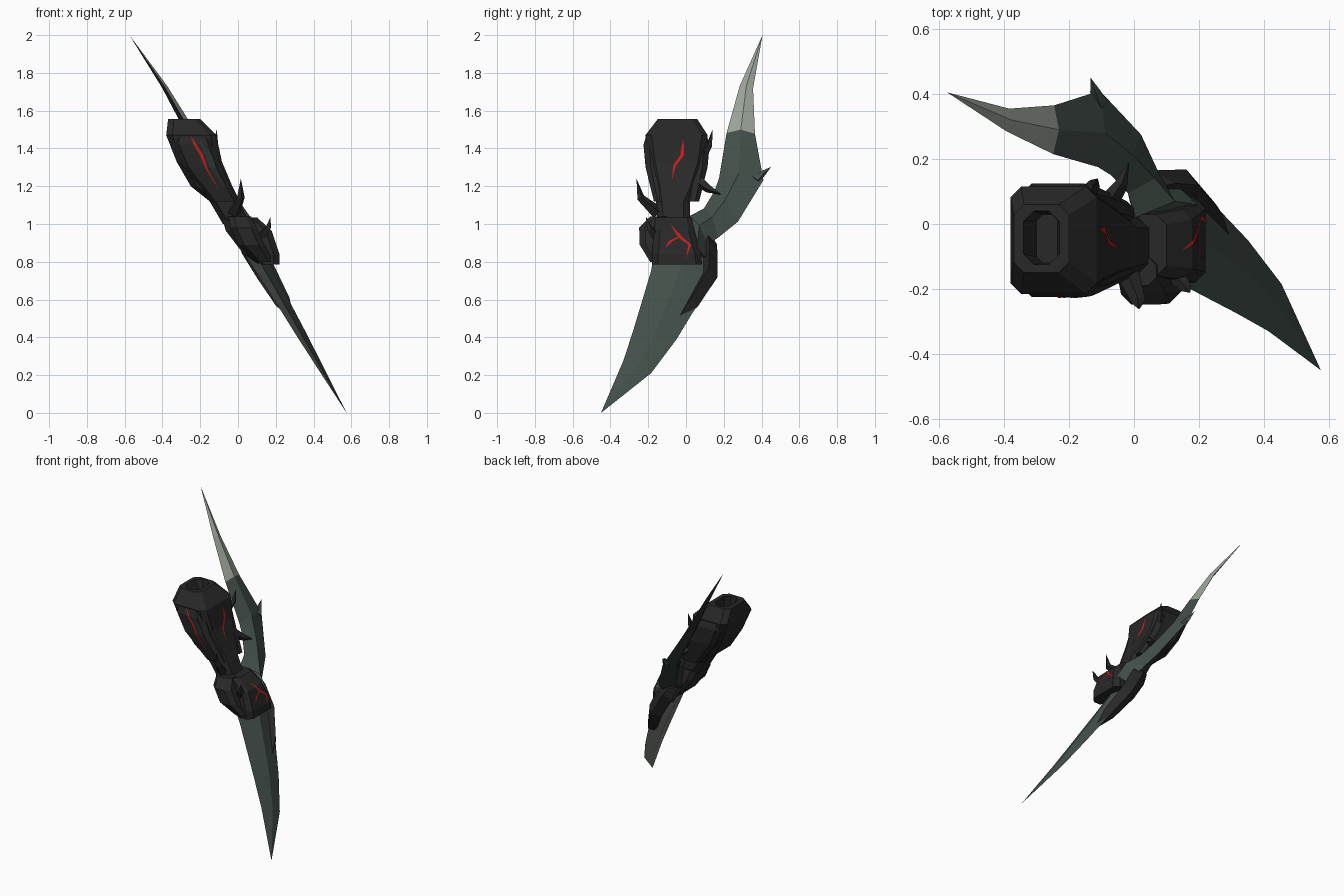
import bpy, bmesh
from mathutils import Vector

cube = bpy.data.objects.get("Cube")
if cube:
    bpy.data.objects.remove(cube, do_unlink=True)


def material(name, rgb):
    m = bpy.data.materials.new(name)
    m.use_nodes = True
    m.diffuse_color = (*rgb, 1)
    b = next(n for n in m.node_tree.nodes if n.type == 'BSDF_PRINCIPLED')
    b.inputs["Base Color"].default_value = (*rgb, 1)
    return m


CHARCOAL = material("charcoal", (0.021, 0.021, 0.021))
STEEL = material("green steel", (0.055, 0.078, 0.068))
PALE = material("pale edge steel", (0.33, 0.37, 0.32))
WORN = material("worn steel", (0.20, 0.225, 0.19))
RED = material("glowing red", (0.55, 0.012, 0.012))
DARK_GREEN = material("dark green", (0.025, 0.038, 0.034))

NORMAL = Vector((0.867, 0, 0.4985))   # normal of the tilted blade plane
MID_Y = -0.05                         # symmetry line of the arm


def finish(name, bm, mats, closed=True):
    bmesh.ops.remove_doubles(bm, verts=bm.verts, dist=0.0005)
    if closed:
        bmesh.ops.recalc_face_normals(bm, faces=bm.faces)
    me = bpy.data.meshes.new(name)
    bm.to_mesh(me)
    bm.free()
    for m in mats:
        me.materials.append(m)
    ob = bpy.data.objects.new(name, me)
    bpy.context.collection.objects.link(ob)
    return ob


def octagon(z, x0, x1, y0, y1):
    c = min(.032, (x1 - x0) * 0.3, (y1 - y0) * 0.3)
    return [(x0 + c, y0, z), (x1 - c, y0, z), (x1, y0 + c, z), (x1, y1 - c, z),
            (x1 - c, y1, z), (x0 + c, y1, z), (x0, y1 - c, z), (x0, y0 + c, z)]


def shell(name, rings):
    """Skin a stack of octagons and cap both ends."""
    bm = bmesh.new()
    vs = [[bm.verts.new(p) for p in octagon(*r)] for r in rings]
    for a, b in zip(vs, vs[1:]):
        for i in range(8):
            j = (i + 1) % 8
            bm.faces.new((a[i], a[j], b[j], b[i]))
    bm.faces.new(vs[0])
    bm.faces.new(vs[-1])
    return finish(name, bm, [CHARCOAL])


def flip(y):
    return 2 * MID_Y - y


def lerp_rings(rings, z, col):
    """Value of one ring column at height z."""
    for a, b in zip(rings, rings[1:]):
        if b[0] <= z <= a[0]:
            return a[col] + (b[col] - a[col]) * (a[0] - z) / (a[0] - b[0])
    return rings[-1][col] if z < rings[-1][0] else rings[0][col]


# Forearm guard with a hollow cuff, then the hand (z, x0, x1, y0, y1)
ARM = [(1.555, -.37, -.20, -.15, .06), (1.47, -.38, -.115, -.215, .115),
       (1.33, -.325, -.085, -.195, .095), (1.20, -.25, -.03, -.17, .055),
       (1.12, -.15, .01, -.16, .02), (1.00, -.08, .06, -.15, .02)]
CUFF = [(1.47, -.30, -.235, -.12, .03), (1.555, -.34, -.23, -.125, .04)]
shell("forearm_guard", CUFF + ARM)
HAND = [(1.035, -.085, .10, -.16, .03), (.965, -.065, .178, -.17, .045),
        (.84, .03, .22, -.18, .08), (.785, .11, .22, -.18, .085)]
shell("hand_guard", HAND)

# Side armour on the forearm and a bulge over the knuckles (z, x0, x1, outer y, inner y)
SIDE = [(1.47, -.34, -.15, -.21, -.12), (1.42, -.345, -.125, -.225, -.12),
        (1.30, -.29, -.085, -.214, -.12), (1.12, -.14, -.0, -.17, -.1)]
KNUCKLE = [(1.04, -.05, .07, -.19, -.1), (.98, -.04, .10, -.248, -.1),
           (.89, .0, .14, -.245, -.1), (.80, .09, .19, -.19, -.1)]
shell("forearm_side_plate_right", SIDE)
shell("forearm_side_plate_left", [(z, a, b, flip(i), flip(o)) for z, a, b, o, i in SIDE])
shell("knuckle_plate", KNUCKLE)


# Diamond-section blades: front edge, ridge, back edge (y, z) and half thickness
def on_plane(y, z, d=0.0):
    return Vector((0.575 * (1 - z), y, z)) + NORMAL * d


def blade(name, stations, tip, mats, pale_from=99, shift=0.0):
    """Materials: body, tip, then the underside of each."""
    bm = bmesh.new()
    vs = [[bm.verts.new(p) for p in (on_plane(*a, shift), on_plane(*r, shift + t),
                                     on_plane(*b, shift), on_plane(*r, shift - t))]
          for a, r, b, t in stations]
    point = bm.verts.new(on_plane(*tip))
    for k, a in enumerate(vs):
        for i in range(4):
            j = (i + 1) % 4
            end = (vs[k + 1][j], vs[k + 1][i]) if k + 1 < len(vs) else (point,)
            f = bm.faces.new((a[i], a[j], *end))
            f.material_index = (k >= pale_from) + 2 * (i >= 2)
    bm.faces.new(vs[0])
    return finish(name, bm, mats)


blade("upper_blade", [
    ((-.02, .90), (.06, .82), (.115, .80), .08),
    ((.02, 1.03), (.07, .94), (.115, .88), .08),
    ((.095, 1.07), (.14, 1.0), (.17, .915), .05),
    ((.15, 1.16), (.21, 1.10), (.275, 1.00), .04),
    ((.175, 1.23), (.28, 1.24), (.41, 1.22), .032),
    ((.215, 1.47), (.29, 1.475), (.365, 1.465), .024),
    ((.285, 1.72), (.32, 1.715), (.355, 1.705), .014)],
    (.405, 2.0), [STEEL, PALE, DARK_GREEN, CHARCOAL], pale_from=5, shift=.025)
blade("lower_blade", [
    ((-.17, .84), (-.03, .86), (.12, .92), .05),
    ((-.185, .75), (-.03, .74), (.16, .72), .042),
    ((-.23, .60), (-.10, .56), (.035, .53), .032),
    ((-.275, .45), (-.16, .42), (-.05, .39), .026),
    ((-.33, .28), (-.25, .25), (-.185, .21), .016)],
    (-.45, 0), [STEEL, STEEL, WORN, WORN])
blade("blade_back_guard", [
    ((.06, .95), (.11, .96), (.14, .93), .045),
    ((.08, .86), (.125, .87), (.165, .89), .06),
    ((.08, .73), (.12, .74), (.168, .72), .055),
    ((.00, .58), (.03, .59), (.06, .56), .042)],
    (-.055, .48), [CHARCOAL] * 4)


# Curved thorns: square section from base through a bend to the tip
def thorn(name, base, bend, tip, r, mat=CHARCOAL):
    base, bend, tip = Vector(base), Vector(bend), Vector(tip)
    bm = bmesh.new()
    rows = []
    for c, direction, rad in ((base, bend - base, r), (bend, tip - base, r * .6)):
        q = direction.to_track_quat('Z', 'Y')
        rows.append([bm.verts.new(c + q @ Vector(o) * rad)
                     for o in ((1, 0, 0), (0, 1, 0), (-1, 0, 0), (0, -1, 0))])
    point = bm.verts.new(tip)
    for i in range(4):
        j = (i + 1) % 4
        bm.faces.new((rows[0][i], rows[0][j], rows[1][j], rows[1][i]))
        bm.faces.new((rows[1][i], rows[1][j], point))
    bm.faces.new(rows[0])
    return finish(name, bm, [mat])


thorn("hand_thorn_right", (-.02, -.15, 1.06), (.015, -.24, 1.14), (.015, -.262, 1.24), .035)
thorn("hand_thorn_left", (-.09, .05, 1.24), (-.04, .12, 1.185), (-.015, .19, 1.155), .035)
thorn("knuckle_thorn", (.12, -.15, .93), (.16, -.195, .98), (.173, -.212, 1.04), .03)
thorn("cuff_thorn_left", (-.15, .085, 1.36), (-.12, .125, 1.42), (-.112, .14, 1.50), .03)
thorn("blade_barb", on_plane(.37, 1.22, .025), on_plane(.41, 1.255, .03),
      on_plane(.45, 1.285, .035), .025, STEEL)


# Thin inlays that follow the armour; points are (across, z)
def inlay(name, pts, place, width, mat):
    path = [Vector(a).lerp(Vector(b), i / 6) for a, b in zip(pts, pts[1:]) for i in range(6)]
    path.append(Vector(pts[-1]))
    bm = bmesh.new()
    prev = None
    for i, p in enumerate(path):
        t = i / (len(path) - 1)
        w = width * min(1, 4 * t, 2 * (1 - t)) / 2 + 0.0008
        pair = [bm.verts.new(place(p.x + k * w, p.y)) for k in (-1, 1)]
        if prev:
            bm.faces.new((prev[0], prev[1], pair[1], pair[0]))
        prev = pair
    return finish(name, bm, [mat], closed=False)


def on_arm(y, z):
    return (lerp_rings(ARM, z, 2) + .004, y, z)


def on_hand(y, z):
    return (lerp_rings(HAND, z, 2) + .004, y, z)


def on_side(x, z):
    return (x, lerp_rings(SIDE, z, 3) - .003, z)


inlay("forearm_crack", [(-.015, 1.445), (-.02, 1.365), (-.06, 1.31), (-.075, 1.235)],
      on_arm, .018, RED)
inlay("hand_crack", [(-.08, .995), (-.03, .93), (.02, .89), (0, .82)], on_hand, .02, RED)
inlay("hand_crack_branch", [(-.03, .935), (-.08, .91), (-.11, .875)], on_hand, .02, RED)
inlay("side_crack", [(-.25, 1.465), (-.215, 1.40), (-.195, 1.37), (-.165, 1.29), (-.10, 1.18)],
      on_side, .017, RED)
inlay("side_strip", [(-.20, 1.44), (-.155, 1.36), (-.13, 1.29), (-.075, 1.2)],
      on_side, .035, DARK_GREEN)
